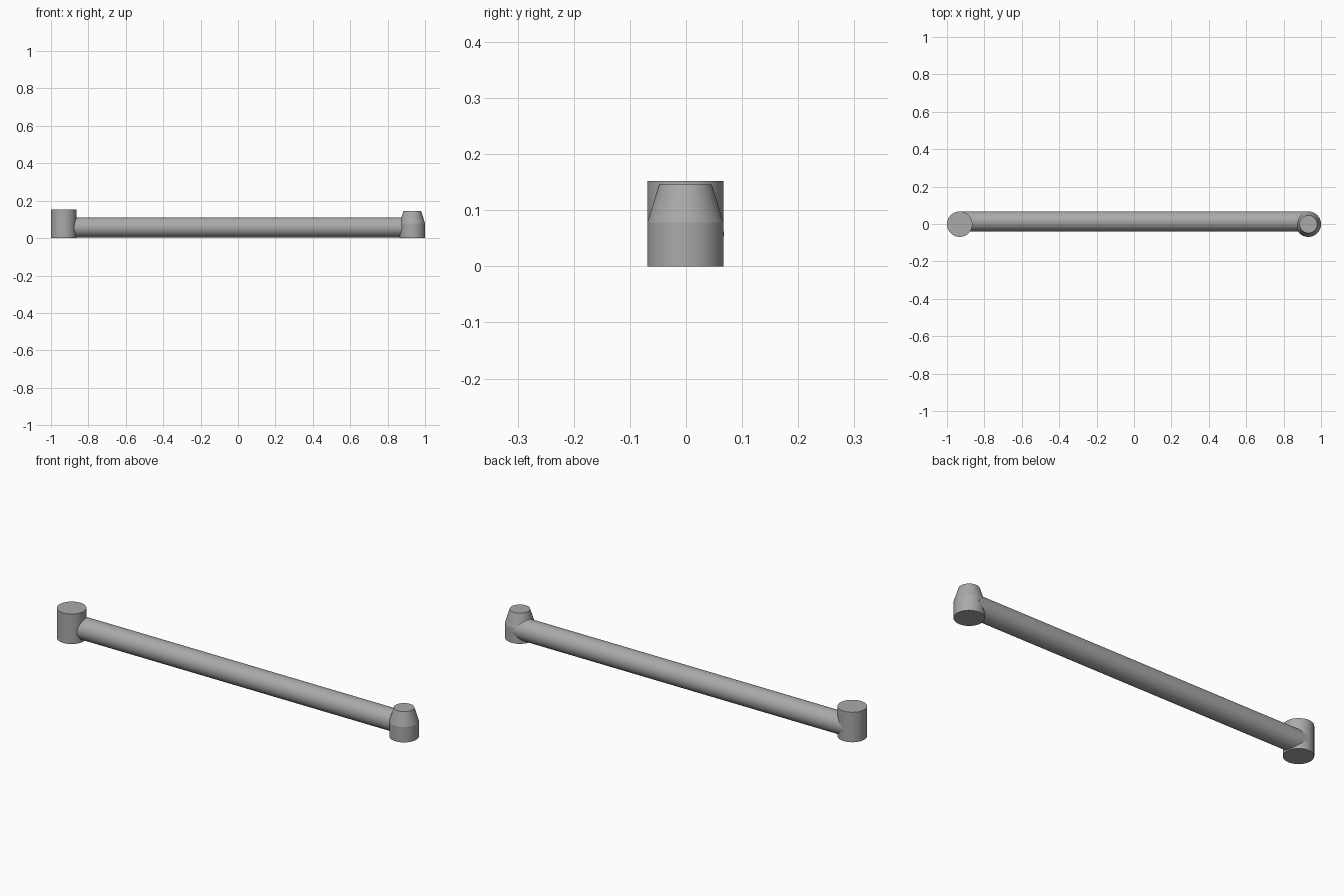
import bpy
import bmesh
import math
from mathutils import Matrix

cube = bpy.data.objects.get("Cube")
if cube:
    bpy.data.objects.remove(cube, do_unlink=True)

# Single grey metal finish
grey = bpy.data.materials.new("grey metal")
grey.use_nodes = True
colour = (0.4, 0.4, 0.4, 1)
grey.diffuse_color = colour
grey.node_tree.nodes["Principled BSDF"].inputs["Base Color"].default_value = colour


def turned_part(name, profile, matrix, sides=64):
    """Solid of revolution from (radius, height) rings, capped at both ends."""
    bm = bmesh.new()
    rings = []
    for radius, height in profile:
        angles = [2 * math.pi * i / sides for i in range(sides)]
        rings.append([bm.verts.new((radius * math.cos(a), radius * math.sin(a), height))
                      for a in angles])
    for low, high in zip(rings, rings[1:]):
        for i in range(sides):
            j = (i + 1) % sides
            bm.faces.new((low[i], low[j], high[j], high[i]))
    bm.faces.new(rings[0][::-1])
    bm.faces.new(rings[-1])
    mesh = bpy.data.meshes.new(name)
    bm.to_mesh(mesh)
    bm.free()
    mesh.materials.append(grey)
    obj = bpy.data.objects.new(name, mesh)
    obj.matrix_world = matrix
    bpy.context.collection.objects.link(obj)
    bpy.ops.object.select_all(action="DESELECT")
    obj.select_set(True)
    bpy.context.view_layer.objects.active = obj
    bpy.ops.object.shade_smooth_by_angle(angle=math.radians(15))
    return obj


# Straight cylindrical pin on the right end
turned_part("straight_end_pin", [(0.068, 0), (0.068, 0.152)],
            Matrix.Translation((-0.932, -0.001, 0)))

# Pin with a tapered top on the left end
turned_part("tapered_end_pin", [(0.068, 0), (0.068, 0.078), (0.047, 0.146)],
            Matrix.Translation((0.932, -0.001, 0)))

# Long bar joining the pins, set slightly to the back
turned_part("connecting_bar", [(0.0535, -0.932), (0.0535, 0.932)],
            Matrix.Translation((0, 0.014, 0.058)) @ Matrix.Rotation(math.pi / 2, 4, "Y"))
